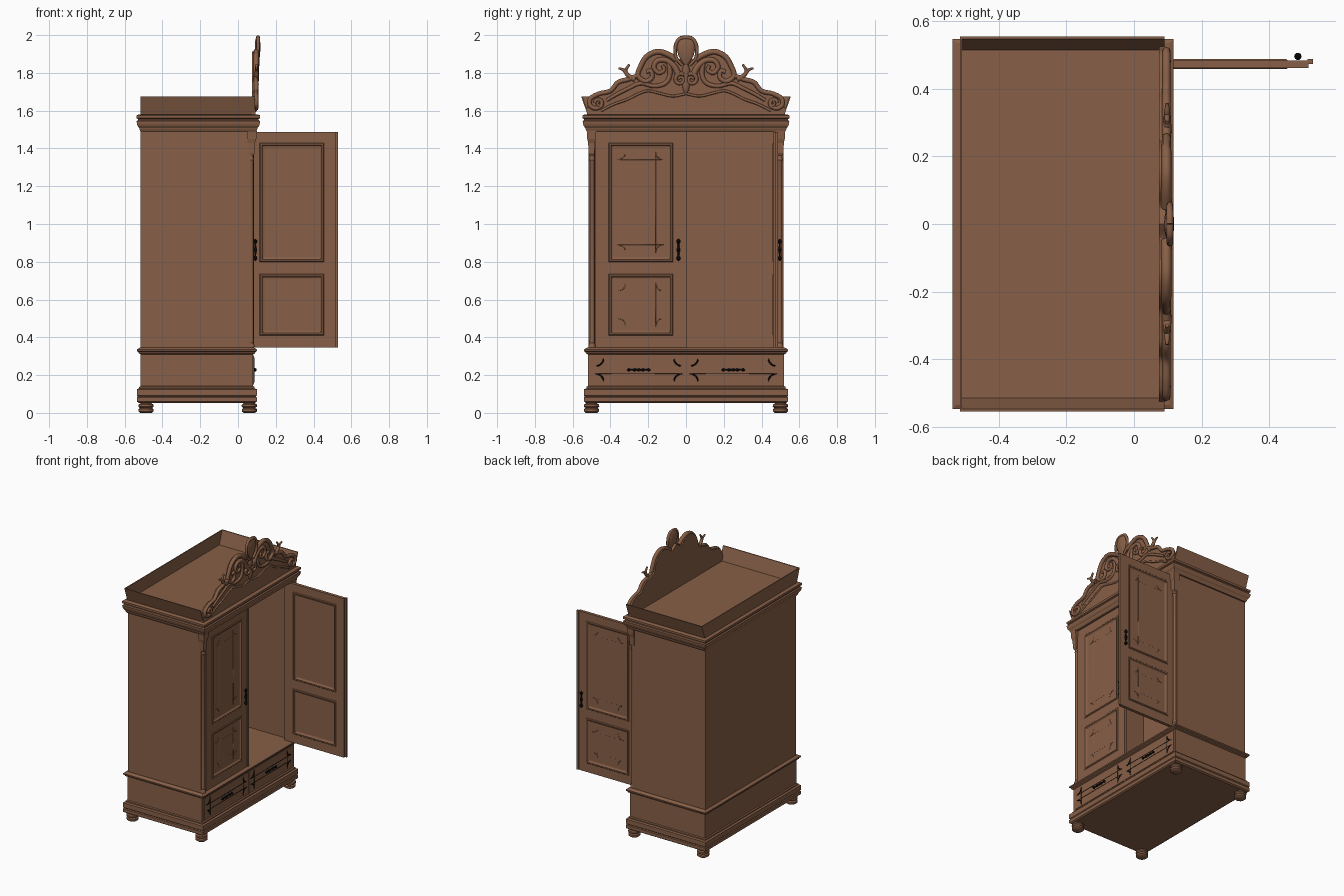
import bpy, bmesh, math
from mathutils import Vector

if "Cube" in bpy.data.objects:
    bpy.data.objects.remove(bpy.data.objects["Cube"])

def material(name, c):
    m = bpy.data.materials.new(name)
    m.diffuse_color = (*c, 1)
    m.use_nodes = True
    m.node_tree.nodes["Principled BSDF"].inputs["Base Color"].default_value = m.diffuse_color
    return m

WOOD = material("brown wood", (0.245, 0.115, 0.063))
BLACK = material("black metal", (0.003, 0.003, 0.003))
same = lambda u, v, w: (u, v, w)
closed = lambda u, z, w: (0.058 + w, -0.48 + u, z)      # left door, shut
opened = lambda u, z, w: (0.045 + u, 0.462 + w, z)      # right door, swung open
front = lambda u, z, w: (w, u, z)                       # wardrobe front plane

def mesh(name, verts, faces, mat=WOOD, smooth=False):
    bm = bmesh.new()
    vs = [bm.verts.new(v) for v in verts]
    for f in faces:
        bm.faces.new([vs[i] for i in f])
    bmesh.ops.recalc_face_normals(bm, faces=bm.faces)
    me = bpy.data.meshes.new(name)
    bm.to_mesh(me)
    bm.free()
    me.materials.append(mat)
    ob = bpy.data.objects.new(name, me)
    bpy.context.collection.objects.link(ob)
    if smooth:
        bpy.ops.object.select_all(action='DESELECT')
        ob.select_set(True)
        bpy.context.view_layer.objects.active = ob
        bpy.ops.object.shade_smooth_by_angle(angle=math.radians(40))
    return ob

def skin(name, rings, mat=WOOD, smooth=False):
    """Join a stack of equal closed rings and cap both ends."""
    n = len(rings[0])
    verts = [p for r in rings for p in r]
    faces = [(k*n+i, k*n+(i+1) % n, (k+1)*n+(i+1) % n, (k+1)*n+i)
             for k in range(len(rings)-1) for i in range(n)]
    faces += [tuple(range(n)), tuple(range(len(verts)-n, len(verts)))]
    return mesh(name, verts, faces, mat, smooth)

def loft(name, rects, xf=same, mat=WOOD):
    """Stack of rectangles (u0, u1, v0, v1, w)."""
    return skin(name, [[xf(a, c, w), xf(b, c, w), xf(b, d, w), xf(a, d, w)]
                       for a, b, c, d, w in rects], mat)

def box(name, u, v, w, xf=same, mat=WOOD):
    return loft(name, [(*u, *v, w[0]), (*u, *v, w[1])], xf, mat)

def moulding(name, x0, x1, y, profile):
    return loft(name, [(x0-o, x1+o, -y-o, y+o, z) for o, z in profile])

def lathe(name, profile, xf, mat=WOOD, n=16):
    return skin(name, [[xf(r*math.cos(2*math.pi*i/n), r*math.sin(2*math.pi*i/n), h)
                        for i in range(n)] for r, h in profile], mat, True)

def smooth_path(pts, steps=6):
    """Catmull-Rom through (y, z) points."""
    p = [Vector(q) for q in pts]
    p = [2*p[0]-p[1]] + p + [2*p[-1]-p[-2]]
    out = []
    for i in range(1, len(p)-2):
        a, b, c, d = p[i-1:i+3]
        for k in range(steps):
            t = k/steps
            out.append(0.5*(2*b + (c-a)*t + (2*a-5*b+4*c-d)*t*t + (3*b-a-3*c+d)*t**3))
    return out + [p[-2]]

def tube(name, pts, r0, r1=None, mat=WOOD, cyclic=False):
    r1 = r0 if r1 is None else r1
    cu = bpy.data.curves.new(name, 'CURVE')
    cu.dimensions, cu.bevel_depth, cu.bevel_resolution, cu.use_fill_caps = '3D', 1, 2, True
    sp = cu.splines.new('POLY')
    sp.points.add(len(pts)-1)
    for i, (q, p) in enumerate(zip(sp.points, pts)):
        q.co = (*p, 1)
        q.radius = r0 + (r1-r0)*i/(len(pts)-1)
    sp.use_cyclic_u = cyclic
    cu.materials.append(mat)
    ob = bpy.data.objects.new(name, cu)
    bpy.context.collection.objects.link(ob)
    bpy.ops.object.select_all(action='DESELECT')
    ob.select_set(True)
    bpy.context.view_layer.objects.active = ob
    bpy.ops.object.convert(target='MESH')

def notched(name, u0, u1, v0, v1, r, w, xf, t, mat=WOOD):
    """Line frame with scooped corners."""
    pts = []
    for cu, cv, a0 in ((u0, v0, 90), (u0, v1, 0), (u1, v1, 270), (u1, v0, 180)):
        for k in range(7):
            a = math.radians(a0 - 15*k)
            pts.append(xf(cu + r*math.cos(a), cv + r*math.sin(a), w))
    tube(name, pts, t, mat=mat, cyclic=True)

# Feet, base, drawer case
FOOT = [(.03, 0), (.04, .008), (.04, .02), (.032, .026), (.041, .034), (.04, .044), (.03, .05), (.03, .06)]
for x in (-0.487, 0.06):
    for y in (-0.5, 0.5):
        lathe("foot", FOOT, lambda a, b, h: (x+a, y+b, h))
moulding("base", -0.515, 0.08, 0.52,
         [(.01, .053), (.02, .06), (.02, .082), (.015, .087), (.02, .092), (.02, .125), (.008, .13),
          (.008, .138), (0, .142), (0, .31), (.01, .315), (.012, .322), (.02, .327), (.02, .336), (.005, .345)])
for s in (-1, 1):
    lo, hi = sorted((s*0.004, s*0.5))
    box("drawer_front", (lo, hi), (.15, .305), (.07, .084), front)
    lo, hi = sorted((s*0.022, s*0.478))
    notched("drawer_inlay", lo, hi, .165, .29, .042, .084, front, .004, BLACK)
    lathe("drawer_handle", [(.002, -.062), (.01, -.053), (.004, -.044), (.005, -.03), (.009, -.022), (.004, -.012),
                            (.008, 0), (.004, .012), (.009, .022), (.005, .03), (.004, .044), (.01, .053), (.002, .062)],
          lambda a, b, h: (.089+a, s*.25+h, .228+b), BLACK, 10)

# Hollow cabinet body
Z = (.34, 1.495)
box("back_panel", (-.515, -.495), (-.515, .515), Z)
for s in (-1, 1):
    box("side_panel", (-.515, .05), sorted((s*.495, s*.515)), Z)
    box("corner_post", (.03, .066), sorted((s*.482, s*.515)), Z)
    lathe("column", [(.018, .345), (.018, .36), (.012, .37), (.014, .38), (.012, .39), (.012, 1.33), (.016, 1.34), (.012, 1.35), (.012, 1.38)],
          lambda a, b, h: (.07+a, s*.497+b, h))
    loft("capital", [(.05, .05+d, s*.5-h, s*.5+h, z) for d, h, z in
                     ((.03, .011, 1.36), (.038, .016, 1.375), (.04, .018, 1.43), (.047, .023, 1.45), (.05, .025, 1.495))])

# Doors with raised frames, panels and handles
def door(name, xf):
    U, V = (.07, .41), ((.41, .735), (.80, 1.43))
    box(name + "_hinge_stile", (0, U[0]), (.347, 1.488), (0, .022), xf)
    box(name + "_lock_stile", (U[1], .472), (.347, 1.488), (0, .022), xf)
    box(name + "_lip", (.468, .485), (.347, 1.488), (.012, .026), xf)
    for a, b in ((.347, .41), (.735, .80), (1.43, 1.488)):
        box(name + "_rail", U, (a, b), (0, .022), xf)
    for a, b in V:
        half = [(0, .011), (0, .022), (.004, .026), (.012, .026), (.018, .018), (.024, .016)]
        prof = [(o, .022-w) for o, w in half[::-1]] + half[1:]
        loft(name + "_panel", [(U[0]+o, U[1]-o, a+o, b-o, w) for o, w in prof], xf)
        notched(name + "_panel_line", U[0]+.05, U[1]-.05, a+.05, b-.05, .04, .0155, xf, .0025)
    lathe(name + "_handle", [(.003, .805), (.011, .815), (.009, .825), (.004, .833), (.006, .85), (.01, .863),
                             (.006, .876), (.004, .893), (.009, .901), (.011, .911), (.003, .921)],
          lambda a, b, h: xf(.44+a, h, .034+b), BLACK, 10)

door("closed_door", closed)
door("open_door", opened)

# Cornice and flared tray on top
moulding("cornice", -.515, .095, .525,
         [(0, 1.488), (.006, 1.5), (.008, 1.508), (.016, 1.518), (.02, 1.53), (.022, 1.545),
          (.014, 1.55), (.014, 1.556), (.022, 1.56), (.022, 1.575), (.01, 1.58)])
box("tray_back", (-.515, -.509), (-.52, .52), (1.575, 1.675))
loft("tray_back_flare", [(-.515, -.509, -.52, .52, 1.58), (-.515, -.509, -.555, .555, 1.675)])
for s in (-1, 1):
    loft("tray_side", [(-.515, .09, *sorted((s*.513, s*.52)), 1.575), (-.515, .09, *sorted((s*.548, s*.555)), 1.675)])

# Crest board
EDGE = [(0, 1.90), (.05, 1.87), (.10, 1.90), (.155, 1.912), (.21, 1.885), (.24, 1.835), (.255, 1.785), (.31, 1.765),
        (.36, 1.75), (.40, 1.705), (.46, 1.69), (.505, 1.665), (.525, 1.61)]
half = [(p.x, p.y) for p in smooth_path(EDGE)] + [(.525, 1.578)]
outline = half + [(-y, z) for y, z in half[:0:-1]]
skin("crest_board", [[(x, y, z) for y, z in outline] for x in (.074, .093)])

# Carved scrolls: (points, x, start radius, end radius), mirrored
def spiral(cy, cz, r, a0, turns, n=20):
    return [(cy + r*(1-.8*k/n)*math.cos(a0+turns*2*math.pi*k/n),
             cz + r*(1-.8*k/n)*math.sin(a0+turns*2*math.pi*k/n)) for k in range(n+1)]

CARVING = {
    "crest_top_scroll": (EDGE[1:7] + [(.215, 1.755), (.18, 1.775), (.185, 1.81), (.21, 1.805)], .096, .016, .011),
    "crest_side_scroll": (EDGE[6:12] + [(.51, 1.63), (.48, 1.612), (.45, 1.625), (.447, 1.648), (.47, 1.655)], .096, .013, .011),
    "crest_inner_scroll": ([(.04, 1.79), (.06, 1.83), (.10, 1.865), (.15, 1.865), (.17, 1.83), (.145, 1.80), (.115, 1.815), (.125, 1.84)], .095, .017, .009),
    "crest_sweep": ([(.09, 1.85), (.085, 1.79), (.11, 1.745), (.17, 1.73), (.24, 1.745), (.30, 1.72), (.36, 1.69), (.42, 1.655)], .093, .013, .009),
    "crest_volute": (spiral(.03, 1.765, .032, 2.2, -1.4), .1, .011, .007),
    "crest_arch": ([(0, 1.69), (.07, 1.677), (.14, 1.692), (.2, 1.705), (.25, 1.69), (.31, 1.66), (.38, 1.635), (.45, 1.60)], .093, .007, .007),
    "crest_rosette": (spiral(.46, 1.64, .024, 0, 1.3), .1, .009, .006),
    "crest_sprig": ([(.27, 1.765), (.305, 1.785), (.32, 1.81), (.30, 1.845)], .098, .014, .006),
    "crest_sprig_leaf": ([(.31, 1.79), (.33, 1.815), (.357, 1.825)], .098, .012, .005),
    "crest_finial_leaf": ([(.02, 1.84), (.052, 1.88), (.056, 1.94), (.035, 1.98), (0, 1.988)], .106, .008, .011),
}
for name, (pts, x, r0, r1) in CARVING.items():
    for s in (-1, 1):
        tube(name, [(x, s*p.x, p.y) for p in smooth_path(pts, 4)], r0, r1)

# Central shield
lathe("crest_shield", [(.004, 1.84), (.022, 1.86), (.04, 1.89), (.05, 1.93), (.045, 1.97), (.03, 1.985), (.005, 1.992)],
      lambda a, b, h: (.104 + .3*a, b, h))
lathe("crest_drop", [(.004, 1.69), (.016, 1.71), (.02, 1.74), (.01, 1.78), (.022, 1.81), (.012, 1.845)],
      lambda a, b, h: (.096 + .7*a, b, h))
